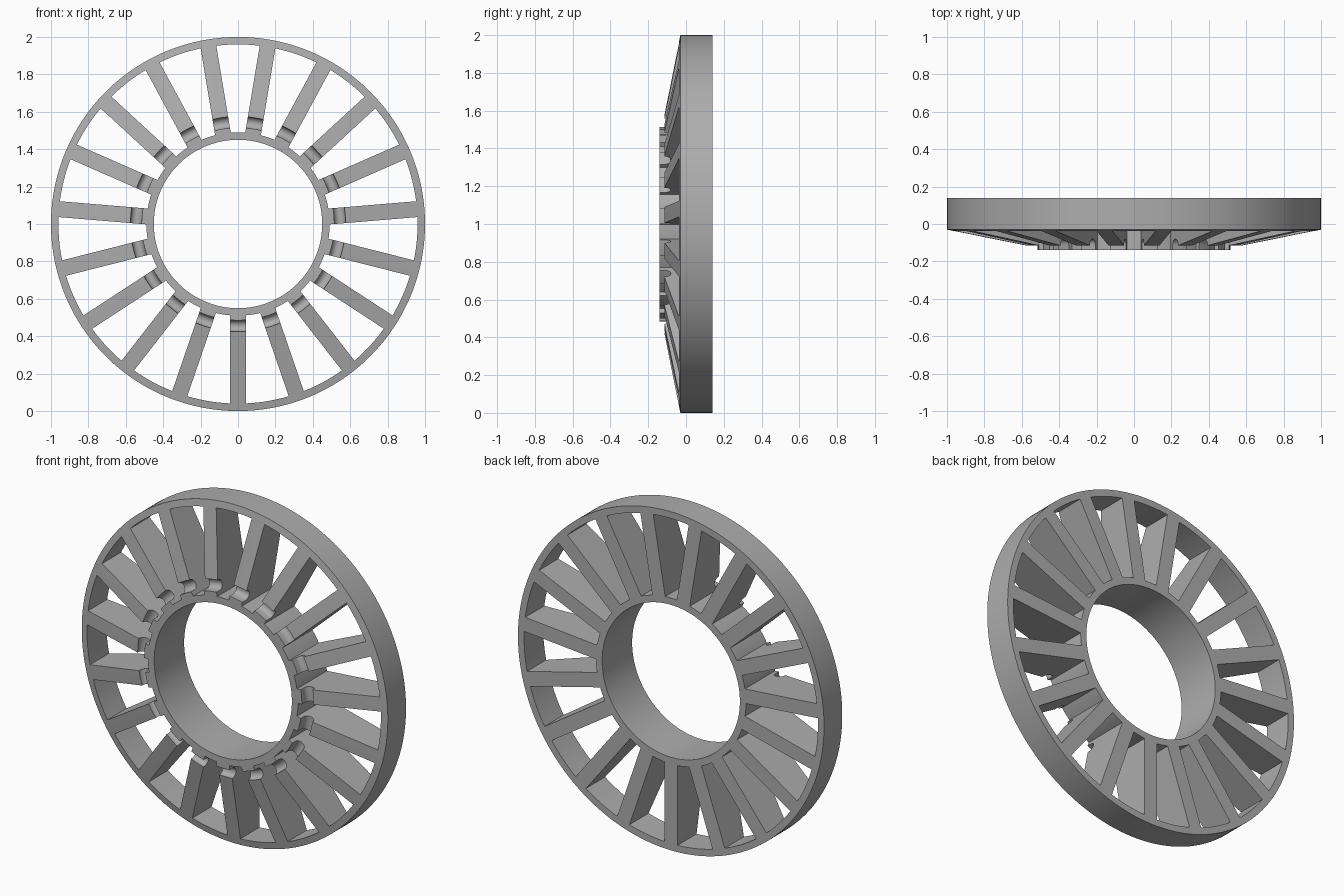
import bpy, bmesh
from math import sin, cos, asin, pi, radians

cube = bpy.data.objects.get("Cube")
if cube:
    bpy.data.objects.remove(cube, do_unlink=True)

SPOKES = 19
HALF_WIDTH = 0.0425
HUB_R, RIM_R = 0.49, 0.96
SEGMENTS = SPOKES * 10
START = -pi / 2

grey = bpy.data.materials.new("plain grey")
grey.use_nodes = True
color = (0.42, 0.42, 0.42, 1)
grey.diffuse_color = color
grey.node_tree.nodes["Principled BSDF"].inputs["Base Color"].default_value = color


def polar(r, a, y):
    return (r * cos(a), y, 1 + r * sin(a))


def make_object(name, bm):
    bmesh.ops.recalc_face_normals(bm, faces=bm.faces)
    mesh = bpy.data.meshes.new(name)
    bm.to_mesh(mesh)
    bm.free()
    obj = bpy.data.objects.new(name, mesh)
    bpy.context.collection.objects.link(obj)
    mesh.materials.append(grey)
    return obj


# Turned wheel section (radius, depth): hub lip, round groove, sloping front, rim
groove = [(0.545 - 0.03 * cos(pi * i / 10), -0.11 + 0.03 * sin(pi * i / 10)) for i in range(11)]
section = [(0.45, 0.14), (0.45, -0.14), (0.515, -0.14), *groove,
           (0.575, -0.115), (1, -0.03), (1, 0.14)]

bm = bmesh.new()
rings = [[bm.verts.new(polar(r, START + 2 * pi * s / SEGMENTS, y)) for r, y in section]
         for s in range(SEGMENTS)]
for s in range(SEGMENTS):
    a, b = rings[s], rings[(s + 1) % SEGMENTS]
    for i in range(len(section)):
        j = (i + 1) % len(section)
        bm.faces.new((a[i], a[j], b[j], b[i]))
wheel = make_object("spoked_wheel", bm)

# Openings between the parallel-sided spokes
bm = bmesh.new()
for k in range(SPOKES):
    a0 = START + 2 * pi * k / SPOKES
    a1 = a0 + 2 * pi / SPOKES

    def arc(r):
        lo, hi = a0 + asin(HALF_WIDTH / r), a1 - asin(HALF_WIDTH / r)
        return [(r, lo + (hi - lo) * i / 8) for i in range(9)]

    outline = arc(HUB_R) + arc(RIM_R)[::-1]
    front = [bm.verts.new(polar(r, a, -0.3)) for r, a in outline]
    back = [bm.verts.new(polar(r, a, 0.3)) for r, a in outline]
    bm.faces.new(front)
    bm.faces.new(back[::-1])
    for i in range(len(outline)):
        j = (i + 1) % len(outline)
        bm.faces.new((front[i], back[i], back[j], front[j]))
cutter = make_object("opening_cutter", bm)
cutter.hide_render = True

cut = wheel.modifiers.new("openings", 'BOOLEAN')
cut.operation = 'DIFFERENCE'
cut.solver = 'EXACT'
cut.object = cutter

bpy.ops.object.select_all(action='DESELECT')
wheel.select_set(True)
bpy.context.view_layer.objects.active = wheel
bpy.ops.object.modifier_apply(modifier=cut.name)
bpy.data.objects.remove(cutter, do_unlink=True)
bpy.ops.object.shade_smooth_by_angle(angle=radians(25))
